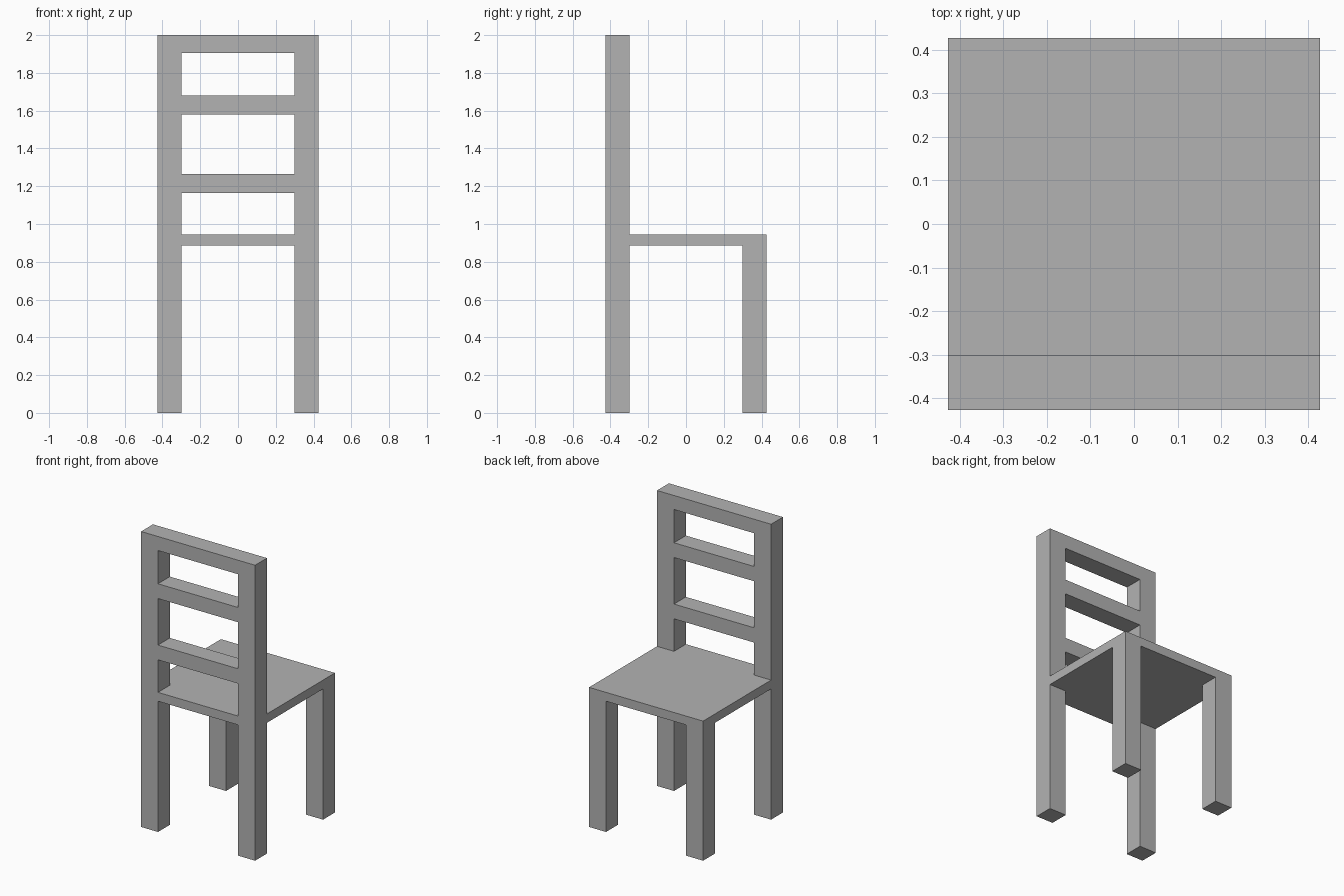
import bpy
import bmesh

cube = bpy.data.objects.get("Cube")
if cube:
    bpy.data.objects.remove(cube, do_unlink=True)

OUT, INN = 0.427, 0.30            # outer and inner edges of the legs
SEAT_LOW, SEAT_TOP, TOP = 0.885, 0.945, 2.0

grey = bpy.data.materials.new("plain grey")
grey.use_nodes = True
colour = (0.45, 0.45, 0.45, 1)
grey.diffuse_color = colour
grey.node_tree.nodes["Principled BSDF"].inputs["Base Color"].default_value = colour


def prism(name, outline, z0, z1):
    """Extrude a flat outline (x, y) from z0 up to z1."""
    bm = bmesh.new()
    base = bm.faces.new([bm.verts.new((x, y, z0)) for x, y in outline])
    top = bmesh.ops.extrude_face_region(bm, geom=[base], use_keep_orig=True)["geom"]
    verts = [g for g in top if isinstance(g, bmesh.types.BMVert)]
    bmesh.ops.translate(bm, verts=verts, vec=(0, 0, z1 - z0))
    bmesh.ops.recalc_face_normals(bm, faces=bm.faces)
    mesh = bpy.data.meshes.new(name)
    bm.to_mesh(mesh)
    bm.free()
    mesh.materials.append(grey)
    obj = bpy.data.objects.new(name, mesh)
    bpy.context.collection.objects.link(obj)
    return obj


def box(name, x0, x1, y0, y1, z0, z1):
    return prism(name, [(x0, y0), (x1, y0), (x1, y1), (x0, y1)], z0, z1)


# Legs: the pair at -y runs up as the backrest posts
for side, x0, x1 in (("left", INN, OUT), ("right", -OUT, -INN)):
    box(side + "_backrest_post", x0, x1, -OUT, -INN, 0, TOP)
    box(side + "_seat_leg", x0, x1, INN, OUT, 0, SEAT_LOW)

# Seat, notched around the backrest posts
prism("seat", [(-INN, -OUT), (INN, -OUT), (INN, -INN), (OUT, -INN),
               (OUT, OUT), (-OUT, OUT), (-OUT, -INN), (-INN, -INN)],
      SEAT_LOW, SEAT_TOP)

# Backrest rails between the posts
for name, z0, z1 in (("lower_rail", 1.165, 1.265),
                     ("middle_rail", 1.58, 1.68),
                     ("top_rail", 1.905, TOP)):
    box(name, -INN, INN, -OUT, -INN, z0, z1)
